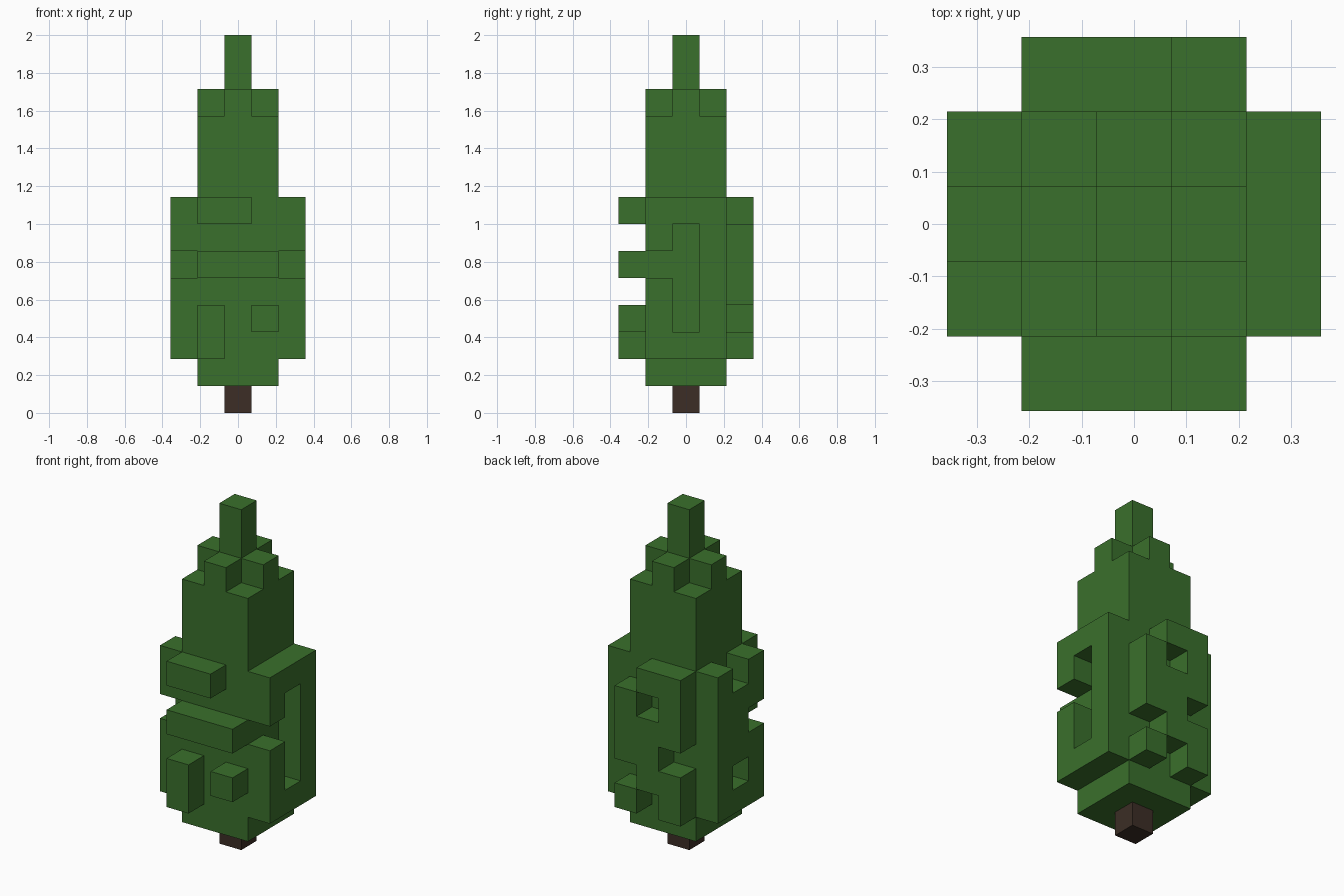
import bpy, bmesh
from mathutils import Vector

cube = bpy.data.objects.get("Cube")
if cube:
    bpy.data.objects.remove(cube, do_unlink=True)

U = 2 / 14          # edge of one block
BASE = 2            # lowest layer of the side foliage


def material(name, rgb):
    m = bpy.data.materials.new(name)
    m.use_nodes = True
    m.diffuse_color = (*rgb, 1)
    bsdf = m.node_tree.nodes["Principled BSDF"]
    bsdf.inputs["Base Color"].default_value = (*rgb, 1)
    bsdf.inputs["Roughness"].default_value = 0.9
    return m


green = material("leaf green", (0.042, 0.162, 0.025))
brown = material("bark brown", (0.045, 0.027, 0.019))


def blocks(xs, ys, zs):
    return {(x, y, z) for x in xs for y in ys for z in zs}


def panel(rows, place):
    """Blocks from rows of text, top row first; place maps (column, layer) to a cell."""
    return {place(c - 1, BASE + len(rows) - 1 - r)
            for r, row in enumerate(rows) for c, ch in enumerate(row) if ch == "#"}


one, three = (0,), (-1, 0, 1)

# Trunk, solid core with a cross-shaped shoulder, and the tip
parts = {
    "trunk": (blocks(one, one, one), brown),
    "foliage_core": (blocks(three, three, range(1, 11))
                     | blocks(three, one, (11,)) | blocks(one, three, (11,)), green),
    "foliage_tip": (blocks(one, one, (12, 13)), green),
}

# Side foliage, columns running along +x or +y
parts["front_foliage"] = (panel(
    ["##.", "...", "###", "...", "#.#", "#.."], lambda c, z: (c, -2, z)), green)
parts["back_foliage"] = (panel(
    ["##.", "#.#", "###", ".##", "##.", "#.#"], lambda c, z: (c, 2, z)), green)
parts["left_foliage"] = (panel(
    ["###", "#.#", "..#", "#.#", "#.#", "###"], lambda c, z: (2, c, z)), green)
parts["right_foliage"] = (panel(
    ["#.#", "###", ".##", "###", "#.#", "###"], lambda c, z: (-2, c, z)), green)

solid = set().union(*(cells for cells, _ in parts.values()))


def build(name, cells, mat):
    """Skin the exposed sides of the blocks and merge coplanar faces."""
    bm = bmesh.new()
    for cell in sorted(cells):
        centre = Vector(cell) + Vector((0, 0, 0.5))
        for axis in range(3):
            for sign in (-1, 1):
                n = Vector((0, 0, 0))
                n[axis] = sign
                if tuple(int(a + b) for a, b in zip(cell, n)) in solid:
                    continue
                u = Vector((0, 0, 0))
                u[(axis + 1) % 3] = 0.5
                v = n.cross(u)
                mid = centre + n / 2
                bm.faces.new([bm.verts.new((mid + d) * U)
                              for d in (-u - v, u - v, u + v, v - u)])
    bmesh.ops.remove_doubles(bm, verts=bm.verts, dist=U / 100)
    bmesh.ops.dissolve_limit(bm, angle_limit=0.01, verts=bm.verts, edges=bm.edges)
    mesh = bpy.data.meshes.new(name)
    bm.to_mesh(mesh)
    bm.free()
    mesh.materials.append(mat)
    bpy.context.collection.objects.link(bpy.data.objects.new(name, mesh))


for name, (cells, mat) in parts.items():
    build(name, cells, mat)
